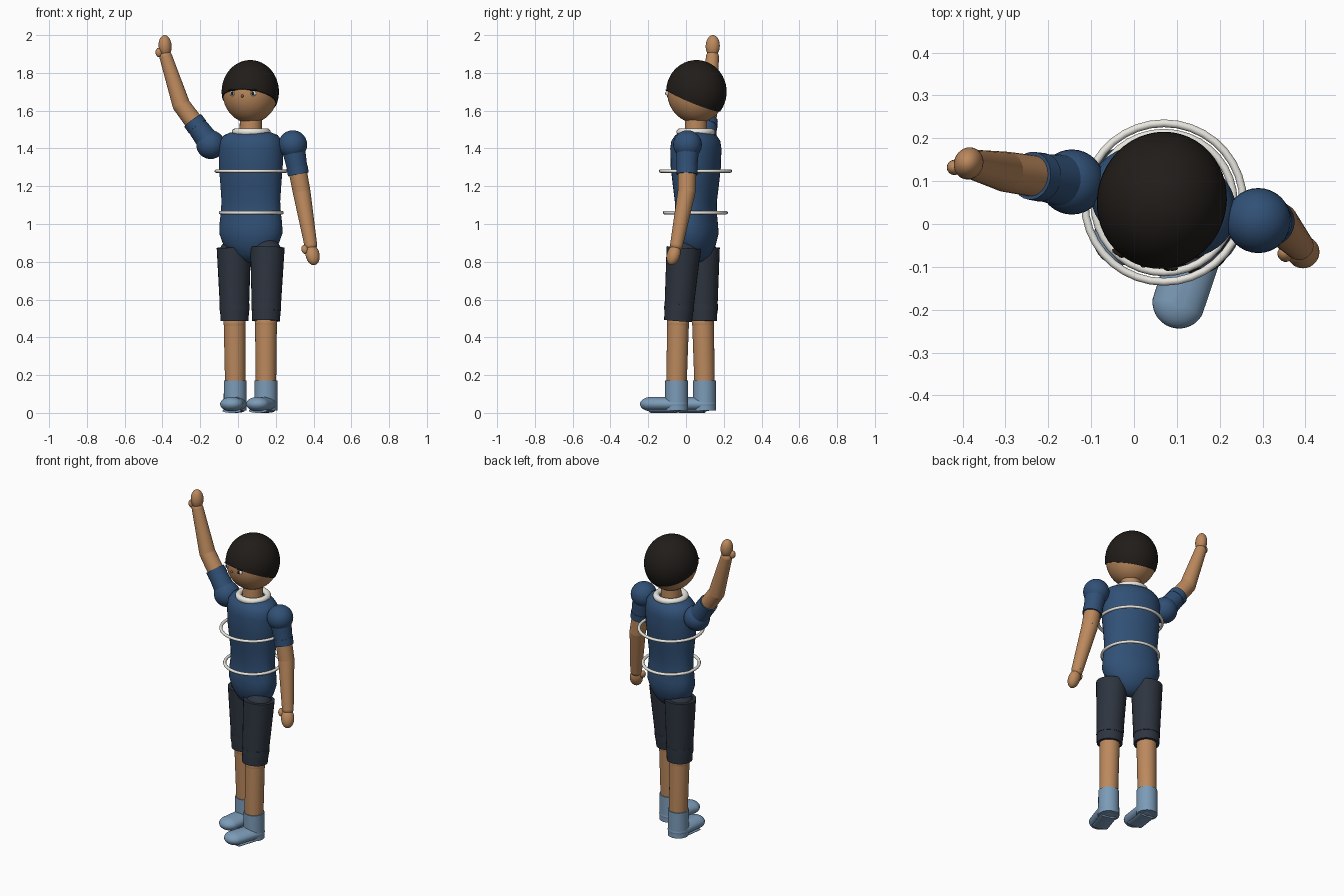
import bpy, bmesh, math
from mathutils import Vector, Matrix

if "Cube" in bpy.data.objects:
    bpy.data.objects.remove(bpy.data.objects["Cube"])


def material(name, rgb):
    m = bpy.data.materials.new(name)
    m.diffuse_color = (*rgb, 1)
    m.use_nodes = True
    m.node_tree.nodes["Principled BSDF"].inputs["Base Color"].default_value = m.diffuse_color
    return m


SKIN = material("skin", (0.50, 0.25, 0.11))
SHIRT = material("shirt_blue", (0.03, 0.08, 0.18))
SHORTS = material("shorts_grey", (0.027, 0.035, 0.05))
BOOT = material("boot_blue", (0.20, 0.33, 0.48))
HAIR = material("hair_black", (0.015, 0.012, 0.01))
WHITE = material("white_trim", (0.82, 0.80, 0.74))
NOSE = material("nose_brown", (0.30, 0.11, 0.05))


def make(name, bm, mat, matrix=Matrix(), angle=40):
    me = bpy.data.meshes.new(name)
    bmesh.ops.recalc_face_normals(bm, faces=bm.faces)
    bm.to_mesh(me)
    bm.free()
    ob = bpy.data.objects.new(name, me)
    bpy.context.collection.objects.link(ob)
    me.materials.append(mat)
    me.transform(matrix)
    bpy.ops.object.select_all(action='DESELECT')
    ob.select_set(True)
    bpy.context.view_layer.objects.active = ob
    bpy.ops.object.shade_smooth_by_angle(angle=math.radians(angle))
    return ob


def along(p, q):
    """Rotation that turns z onto the direction p -> q."""
    return (Vector(q) - Vector(p)).to_track_quat('Z', 'Y').to_matrix().to_4x4()


def ball(name, c, r, mat, rot=Matrix(), base=Matrix(), seg=32):
    r = r if isinstance(r, tuple) else (r, r, r)
    bm = bmesh.new()
    bmesh.ops.create_uvsphere(bm, u_segments=seg, v_segments=seg // 2, radius=1)
    return make(name, bm, mat, base @ Matrix.Translation(c) @ rot @ Matrix.Diagonal((*r, 1)))


def limb(name, p, q, r1, r2, mat):
    p, q = Vector(p), Vector(q)
    bm = bmesh.new()
    bmesh.ops.create_cone(bm, cap_ends=True, segments=28, radius1=r1, radius2=r2, depth=(q - p).length)
    return make(name, bm, mat, Matrix.Translation((p + q) / 2) @ along(p, q))


def loft(name, sections, mat, matrix, seg=40):
    """Stack of elliptical rings (z, half width, half depth)."""
    bm = bmesh.new()
    rings = [[bm.verts.new((a * math.cos(2 * math.pi * i / seg), b * math.sin(2 * math.pi * i / seg), z))
              for i in range(seg)] for z, a, b in sections]
    for lo, hi in zip(rings, rings[1:]):
        for i in range(seg):
            j = (i + 1) % seg
            bm.faces.new((lo[i], lo[j], hi[j], hi[i]))
    bm.faces.new(rings[0][::-1])
    bm.faces.new(rings[-1])
    return make(name, bm, mat, matrix, 60)


def ring(name, c, major, minor, mat):
    bpy.ops.mesh.primitive_torus_add(location=c, major_radius=major, minor_radius=minor,
                                     major_segments=36, minor_segments=12)
    ob = bpy.context.object
    ob.name = name
    ob.data.materials.append(mat)
    bpy.ops.object.shade_smooth_by_angle(angle=math.radians(60))


def yaw(deg):
    return Matrix.Rotation(math.radians(deg), 4, 'Z')


# Torso, turned a little to the figure's right
CX, CY = 0.068, 0.052
loft("torso", [(0.795, 0.02, 0.015), (0.81, 0.06, 0.045), (0.84, 0.105, 0.075), (0.89, 0.15, 0.10),
               (0.95, 0.172, 0.114), (1.0, 0.171, 0.11), (1.06, 0.164, 0.104), (1.12, 0.16, 0.105),
               (1.2, 0.165, 0.116), (1.3, 0.173, 0.128), (1.4, 0.175, 0.131), (1.44, 0.168, 0.125),
               (1.47, 0.147, 0.105), (1.485, 0.11, 0.08)],
     SHIRT, Matrix.Translation((CX, CY, 0)) @ yaw(-18))
ring("chest_hoop", (0.07, 0.05, 1.28), 0.185, 0.009, WHITE)
ring("waist_hoop", (0.07, 0.05, 1.06), 0.163, 0.009, WHITE)
ring("collar", (0.07, 0.052, 1.487), 0.084, 0.019, WHITE)
limb("neck", (0.068, 0.052, 1.45), (0.068, 0.054, 1.58), 0.06, 0.058, SKIN)

# Head, built around its own centre and turned
HEAD = Matrix.Translation((0.065, 0.055, 1.70)) @ yaw(-16)
ball("head", (0, 0, -0.003), (0.146, 0.155, 0.163), SKIN, base=HEAD, seg=48)

# Hair cap, a slightly larger shell cut by a tilted plane
bm = bmesh.new()
bmesh.ops.create_uvsphere(bm, u_segments=48, v_segments=24, radius=1)
bmesh.ops.scale(bm, vec=(0.151, 0.161, 0.168), verts=bm.verts)
cut = bmesh.ops.bisect_plane(bm, geom=bm.verts[:] + bm.edges[:] + bm.faces[:], plane_co=(0, 0, -0.053),
                             plane_no=(0, 0.42, 1), clear_inner=True)
bmesh.ops.contextual_create(bm, geom=[e for e in cut["geom_cut"] if isinstance(e, bmesh.types.BMEdge)])
make("hair", bm, HAIR, HEAD)

# Face
for s, side in ((-1, "right"), (1, "left")):
    ball("eye_" + side, (s * 0.056, -0.139, -0.009), (0.017, 0.012, 0.014), WHITE, base=HEAD, seg=16)
    ball("pupil_" + side, (s * 0.056, -0.150, -0.008), (0.008, 0.005, 0.009), HAIR, base=HEAD, seg=12)
    ball("brow_" + side, (s * 0.056, -0.143, 0.009), (0.024, 0.01, 0.005), HAIR, base=HEAD, seg=12)
ball("nose", (0, -0.155, -0.022), 0.008, NOSE, base=HEAD, seg=12)


# Arms: shoulder, elbow, wrist, fingertip, thumb
def arm(side, shoulder, elbow, wrist, tip, thumb):
    s, e, w, t = map(Vector, (shoulder, elbow, wrist, tip))
    d = (e - s).normalized()
    ball("shoulder_" + side, s, 0.076, SHIRT)
    limb("sleeve_" + side, s, s + d * 0.16, 0.063, 0.052, SHIRT)
    limb("sleeve_cuff_" + side, s + d * 0.12, s + d * 0.16, 0.057, 0.056, SHIRT)
    limb("upper_arm_" + side, s, e, 0.05, 0.047, SKIN)
    ball("elbow_" + side, e, 0.047, SKIN)
    limb("forearm_" + side, e, w, 0.047, 0.034, SKIN)
    ball("wrist_" + side, w, 0.034, SKIN)
    ball("hand_" + side, (w + t) / 2, (0.038, 0.034, (t - w).length / 2), SKIN, along(w, t))
    ball("thumb_" + side, thumb, (0.018, 0.018, 0.025), SKIN, along(w, t), seg=16)


arm("left", (0.29, 0.008, 1.42), (0.337, 0.003, 1.17), (0.385, -0.05, 0.89),
    (0.405, -0.082, 0.783), (0.353, -0.07, 0.866))
arm("right", (-0.145, 0.098, 1.42), (-0.3, 0.122, 1.63), (-0.382, 0.14, 1.885),
    (-0.39, 0.143, 2.0), (-0.419, 0.132, 1.908))


# Legs: hip, knee, ankle, toe
def leg(side, hip, knee, ankle, toe):
    h, k, a, t = map(Vector, (hip, knee, ankle, toe))
    d = (h - k).normalized()
    ball("hip_" + side, h - Vector((0, 0, 0.03)), 0.077, SHORTS)
    limb("shorts_" + side, k, h, 0.074, 0.091, SHORTS)
    limb("shorts_cuff_" + side, k + d * 0.055, k + d * 0.09, 0.079, 0.079, SHORTS)
    ball("knee_" + side, k - Vector((0, 0, 0.01)), 0.059, SKIN)
    limb("shin_" + side, a, k, 0.054, 0.058, SKIN)
    limb("boot_shaft_" + side, (a.x, a.y, 0.012), (a.x, a.y, 0.172), 0.061, 0.06, BOOT)
    # Foot, a flattened capsule
    f = Vector((t.x - a.x, t.y - a.y))
    bm = bmesh.new()
    bmesh.ops.create_uvsphere(bm, u_segments=32, v_segments=16, radius=1)
    bmesh.ops.scale(bm, vec=(0.062, 0.062, 0.0385), verts=bm.verts)
    for v in bm.verts:
        if v.co.x > 1e-4:
            v.co.x += f.length
    make("foot_" + side, bm, BOOT, Matrix.Translation((a.x, a.y, 0.0465)) @ yaw(math.degrees(math.atan2(f.y, f.x))))
    sole = limb("sole_" + side, (a.x, a.y, 0), (a.x + f.x, a.y + f.y, 0), 0.05, 0.05, BOOT)
    sole.data.transform(Matrix.Translation((0, 0, 0.011)) @ Matrix.Diagonal((1, 1, 0.22, 1)))


leg("left", (0.156, -0.012, 0.875), (0.148, -0.042, 0.487), (0.148, -0.05, 0.16), (0.105, -0.182, 0))
leg("right", (-0.022, 0.088, 0.875), (-0.018, 0.09, 0.487), (-0.015, 0.098, 0.16), (-0.033, -0.035, 0))
